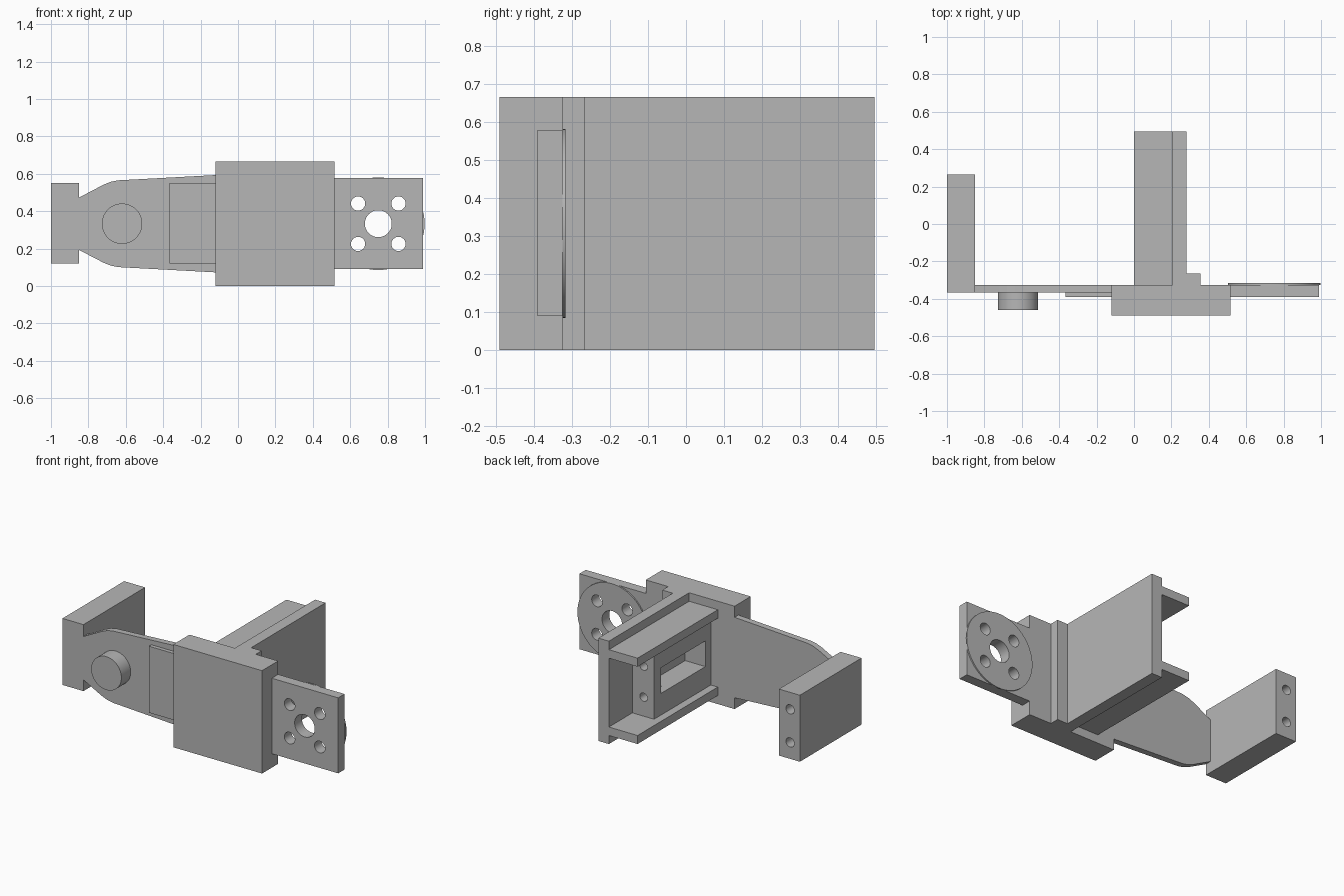
import bpy, bmesh, math

old = bpy.data.objects.get("Cube")
if old:
    bpy.data.objects.remove(old, do_unlink=True)

grey = bpy.data.materials.new("plain grey")
grey.use_nodes = True
GREY = (0.47, 0.47, 0.47, 1)
grey.diffuse_color = GREY
grey.node_tree.nodes["Principled BSDF"].inputs["Base Color"].default_value = GREY

MID = 0.333  # height of the horizontal symmetry plane


def prism(name, outline, y0, y1):
    """Extrude an x-z outline along y."""
    bm = bmesh.new()
    face = bm.faces.new([bm.verts.new((x, y0, z)) for x, z in outline])
    ext = bmesh.ops.extrude_face_region(bm, geom=[face])
    verts = [g for g in ext["geom"] if isinstance(g, bmesh.types.BMVert)]
    bmesh.ops.translate(bm, verts=verts, vec=(0, y1 - y0, 0))
    bmesh.ops.recalc_face_normals(bm, faces=bm.faces)
    mesh = bpy.data.meshes.new(name)
    bm.to_mesh(mesh)
    bm.free()
    mesh.materials.append(grey)
    obj = bpy.data.objects.new(name, mesh)
    bpy.context.collection.objects.link(obj)
    return obj


def box(name, x0, x1, y0, y1, z0, z1):
    return prism(name, [(x0, z0), (x1, z0), (x1, z1), (x0, z1)], y0, y1)


def cylinder(name, x, z, radius, y0, y1, sides=48):
    angles = [2 * math.pi * i / sides for i in range(sides)]
    return prism(name, [(x + radius * math.cos(a), z + radius * math.sin(a))
                        for a in angles], y0, y1)


def select(obj):
    bpy.ops.object.select_all(action="DESELECT")
    obj.select_set(True)
    bpy.context.view_layer.objects.active = obj


def cut(obj, cutters):
    select(obj)
    for cutter in cutters:
        mod = obj.modifiers.new("cut", "BOOLEAN")
        mod.operation = "DIFFERENCE"
        mod.solver = "EXACT"
        mod.object = cutter
        bpy.ops.object.modifier_apply(modifier=mod.name)
    for cutter in cutters:
        bpy.data.objects.remove(cutter, do_unlink=True)


def smooth(obj):
    select(obj)
    bpy.ops.object.shade_smooth_by_angle(angle=math.radians(30))


# Central body
box("main_block", -0.12, 0.515, -0.49, -0.325, 0, 0.665)

# Tapered arm, mirrored about its centre line
top_edge = [(-0.12, 0.26), (-0.64, 0.232), (-0.68, 0.224), (-0.72, 0.208), (-0.85, 0.14)]
outline = [(x, MID + h) for x, h in top_edge] + [(x, MID - h) for x, h in reversed(top_edge)]
prism("arm_plate", outline, -0.365, -0.325)
box("arm_pad", -0.365, -0.12, -0.39, -0.365, 0.12, 0.55)
smooth(cylinder("arm_boss", -0.62, MID, 0.108, -0.46, -0.365))

# End block with two screw holes in its back
end_block = box("end_block", -1, -0.85, -0.365, 0.265, 0.12, 0.55)
cut(end_block, [cylinder("hole", -0.93, MID + s * 0.107, 0.03, 0.1, 0.3, 24) for s in (-1, 1)])
smooth(end_block)


# Mounting plate and horn disc sharing one hole pattern
def horn_holes():
    holes = [cylinder("hole", 0.75, MID, 0.072, -0.5, -0.2)]
    for sx in (-1, 1):
        for sz in (-1, 1):
            holes.append(cylinder("hole", 0.75 + sx * 0.108, MID + sz * 0.108,
                                  0.038, -0.5, -0.2, 24))
    return holes


for part in (box("mounting_plate", 0.515, 0.99, -0.39, -0.325, 0.09, 0.578),
             cylinder("horn_disc", 0.75, MID, 0.248, -0.325, -0.316, 64)):
    cut(part, horn_holes())
    smooth(part)

# Rear channel: web, flanges and the step at its root
box("channel_web", 0.205, 0.28, -0.325, 0.495, 0, 0.665)
box("web_step", 0.28, 0.355, -0.325, -0.265, 0, 0.665)
for name, z in (("lower_flange", 0.055), ("upper_flange", 0.555)):
    box(name, 0, 0.205, -0.325, 0.495, z, z + 0.055)

# Inner housing with a side window and two screw holes
housing = box("inner_housing", 0.05, 0.205, -0.325, 0.255, 0.11, 0.555)
cut(housing, [box("window", 0, 0.195, -0.27, 0.185, 0.25, 0.416)]
    + [cylinder("hole", 0.125, MID + s * 0.1, 0.027, 0.1, 0.3, 24) for s in (-1, 1)])
smooth(housing)
